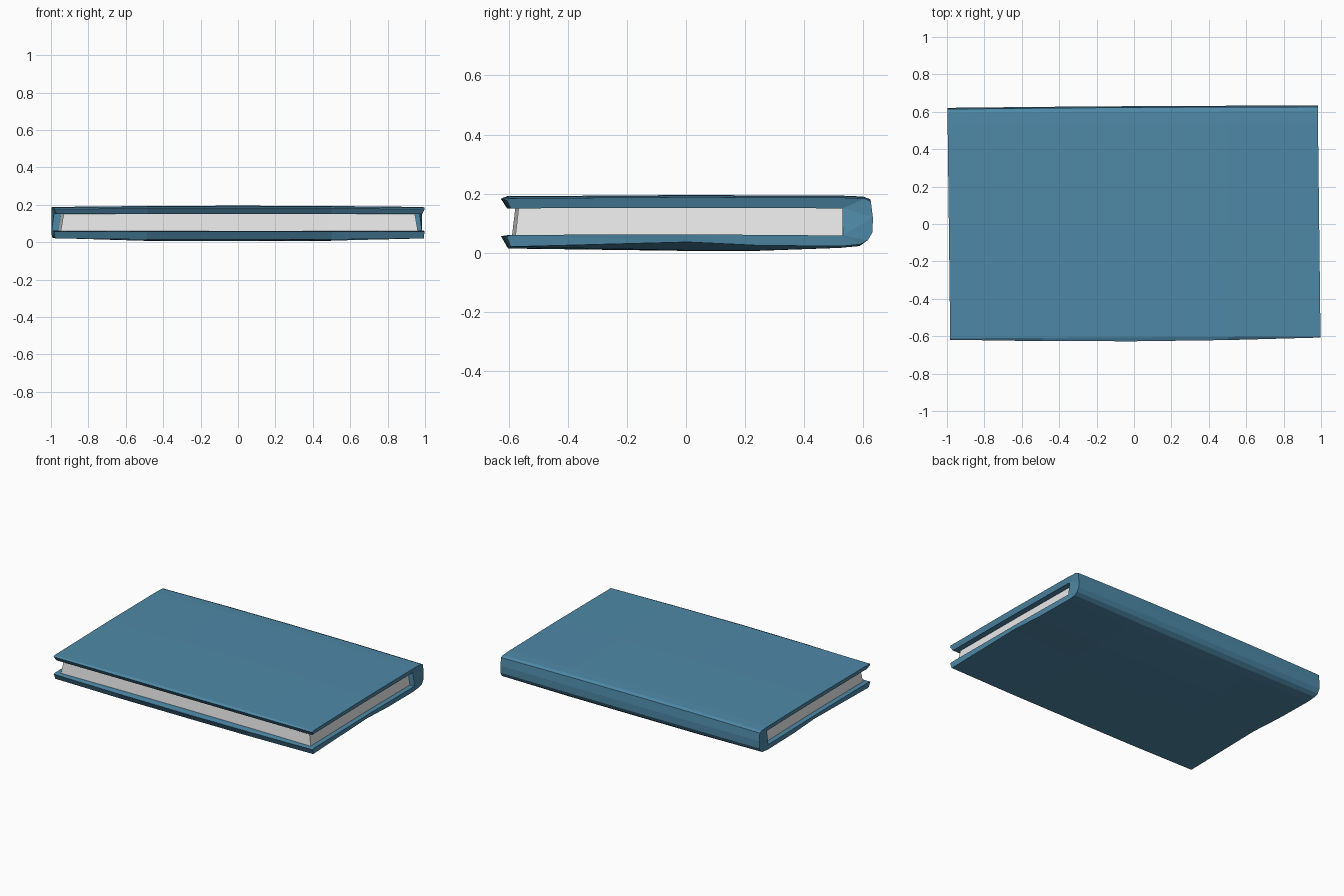
import bpy
import bmesh

cube = bpy.data.objects.get("Cube")
if cube:
    bpy.data.objects.remove(cube)


def material(name, color):
    m = bpy.data.materials.new(name)
    m.use_nodes = True
    m.diffuse_color = (*color, 1)
    m.node_tree.nodes["Principled BSDF"].inputs["Base Color"].default_value = (*color, 1)
    return m


def sweep(name, profile, half_length, mat, place):
    """Sweep a closed (y, z) profile along x, bending each point with place()."""
    bm = bmesh.new()
    rings = []
    for t in (-1, -0.5, 0, 0.5, 1):
        rings.append([bm.verts.new(place(t * half_length, t, y, z)) for y, z in profile])
    n = len(profile)
    for a, b in zip(rings, rings[1:]):
        for i in range(n):
            j = (i + 1) % n
            bm.faces.new((a[i], a[j], b[j], b[i]))
    caps = [bm.faces.new(rings[0][::-1]), bm.faces.new(rings[-1])]
    bm.normal_update()
    bmesh.ops.triangulate(bm, faces=caps)
    bmesh.ops.recalc_face_normals(bm, faces=bm.faces[:])
    mesh = bpy.data.meshes.new(name)
    bm.to_mesh(mesh)
    bm.free()
    mesh.materials.append(mat)
    obj = bpy.data.objects.new(name, mesh)
    bpy.context.collection.objects.link(obj)
    return obj


def turn(x, y, z):
    # the whole book sits slightly askew
    return (x - 0.012 * y, y + 0.006 * x, z)


def bend_cover(x, t, y, z):
    middle = 1 - t * t
    if y < -0.61:
        y -= 0.014 * middle        # fore-edge lips bow outward
    elif y > 0.6:
        y += 0.003 * middle        # spine bows slightly
    if z > 0.16:
        z += 0.007 * middle        # top board crowns
    elif z > 0.14:
        x -= 0.012 * t             # top board ends are undercut
    elif z < 0.04:
        # underside dishes up at both ends, most around the centre of the depth
        z += t ** 4 * (0.006 + 0.024 * max(0, 1 - abs(y) / 0.5))
        x -= 0.004 * t
    return turn(x, y, z)


def bend_pages(x, t, y, z):
    low = z < 0.1
    if y < 0:
        y += 0.008 * (1 - t * t)   # fore edge bows inward
        if low:
            y -= 0.012             # and leans back toward the top
    if low:
        x += 0.018 * t             # ends lean in toward the top
    return turn(x, y, z)


blue = material("cover blue", (0.076, 0.250, 0.388))
paper = material("paper white", (0.84, 0.84, 0.84))

# Wrapped cover: top board, rounded spine, bottom board
cover_profile = [
    (-0.600, 0.150), (-0.613, 0.176), (-0.606, 0.184), (0.0, 0.188),
    (0.53, 0.186), (0.6, 0.183), (0.620, 0.174), (0.627, 0.12),
    (0.626, 0.070), (0.610, 0.042), (0.585, 0.022), (0.52, 0.016),
    (0.24, 0.006), (0.0, 0.006), (-0.600, 0.014), (-0.613, 0.056),
    (-0.595, 0.060), (0.0, 0.062), (0.525, 0.058), (0.525, 0.150),
    (0.0, 0.152),
]
sweep("cover", cover_profile, 0.99, blue, bend_cover)

# Page block tucked between the boards
pages_profile = [(-0.572, 0.054), (0.53, 0.054), (0.53, 0.156), (-0.572, 0.156)]
sweep("pages", pages_profile, 0.938, paper, bend_pages)
